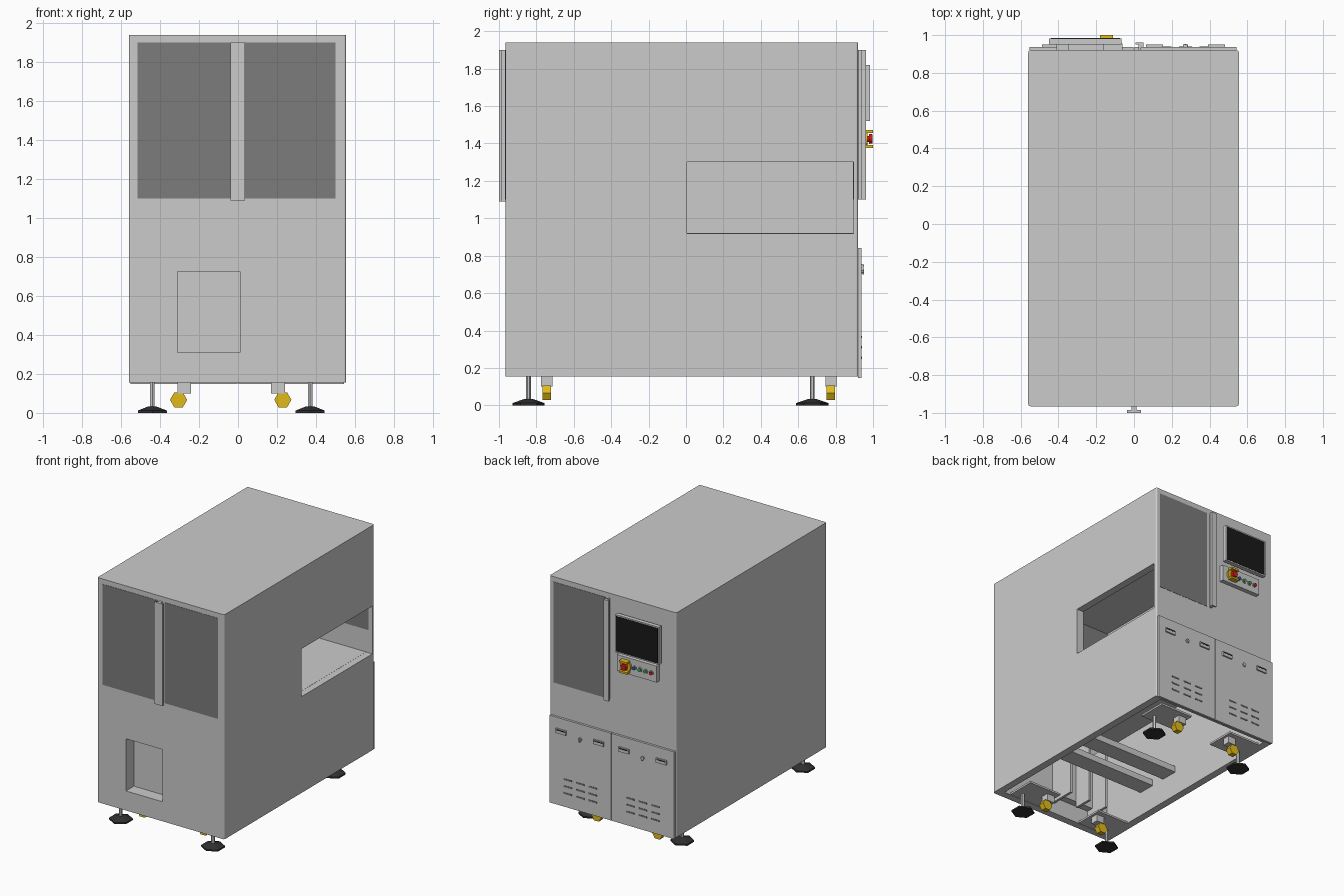
import bpy, bmesh, math
from mathutils import Matrix

if "Cube" in bpy.data.objects:
    bpy.data.objects.remove(bpy.data.objects["Cube"])


def mat(name, r, g, b):
    m = bpy.data.materials.new(name)
    m.diffuse_color = (r, g, b, 1)
    m.use_nodes = True
    m.node_tree.nodes["Principled BSDF"].inputs["Base Color"].default_value = m.diffuse_color
    return m


DARK = mat("tinted_panel", 0.2, 0.2, 0.2)
BLACK = mat("black", 0.01, 0.01, 0.01)
RUBBER = mat("rubber", 0.03, 0.03, 0.03)
YELLOW = mat("yellow", 0.75, 0.5, 0.01)
RED = mat("red", 0.7, 0.01, 0.01)
GREEN = mat("green", 0.05, 0.4, 0.1)
BLUE = mat("blue", 0.03, 0.1, 0.5)


def finish(name, bm, m=None):
    bmesh.ops.recalc_face_normals(bm, faces=bm.faces)
    me = bpy.data.meshes.new(name)
    bm.to_mesh(me)
    bm.free()
    ob = bpy.data.objects.new(name, me)
    bpy.context.collection.objects.link(ob)
    if m:
        me.materials.append(m)
    return ob


def box(name, x, y, z, m=None, round_vertical=0):
    """Box from (min, max) pairs, with optional rounded vertical edges."""
    bm = bmesh.new()
    bmesh.ops.create_cube(bm, size=1)
    for v in bm.verts:
        v.co = [r[0] if c < 0 else r[1] for c, r in zip(v.co, (x, y, z))]
    if round_vertical:
        es = [e for e in bm.edges if abs(e.verts[0].co.z - e.verts[1].co.z) > 0.01]
        bmesh.ops.bevel(bm, geom=es, offset=round_vertical, segments=3,
                        affect='EDGES', profile=0.5)
    return finish(name, bm, m)


def cyl(name, centre, r1, r2, depth, sides, axis='Z', m=None, turn=0):
    bm = bmesh.new()
    bmesh.ops.create_cone(bm, cap_ends=True, segments=sides,
                          radius1=r1, radius2=r2, depth=depth)
    mx = Matrix.Rotation(turn, 4, 'Z')
    if axis == 'Y':
        mx = Matrix.Rotation(-math.pi / 2, 4, 'X') @ mx
    bm.transform(Matrix.Translation(centre) @ mx)
    return finish(name, bm, m)


def prism(name, outline, z0, z1):
    """Extrude an xy outline upwards."""
    bm = bmesh.new()
    f = bm.faces.new([bm.verts.new((x, y, z0)) for x, y in outline])
    top = bmesh.ops.extrude_face_region(bm, geom=[f])['geom']
    for v in top:
        if isinstance(v, bmesh.types.BMVert):
            v.co.z = z1
    return finish(name, bm)


def cut(ob, *ranges):
    cutter = box("cutter", *ranges)
    cutter.hide_render = True
    mod = ob.modifiers.new("cut", 'BOOLEAN')
    mod.operation = 'DIFFERENCE'
    mod.solver = 'EXACT'
    mod.object = cutter
    bpy.context.view_layer.objects.active = ob
    bpy.ops.object.modifier_apply(modifier=mod.name)
    bpy.data.objects.remove(cutter)


# Hollow cabinet, open underneath, with side loading port and front recess
body = box("cabinet_shell", (-.56, .555), (-.965, .92), (.155, 1.94), round_vertical=.012)
cut(body, (-.5, .495), (-.905, .895), (0, 1.88))
cut(body, (.4, .7), (.005, .895), (.92, 1.3))
cut(body, (-.31, .01), (-1.1, -.85), (.31, .725))
box("work_deck", (-.505, .5), (-.91, .9), (.9, .921))

# Enclosure behind the front recess
box("recess_back", (-.33, .03), (-.865, -.85), (.29, .745))
for i, x in enumerate((-.33, .01)):
    box(f"recess_side_{i}", (x, x + .02), (-.91, -.7), (.24, .745))
box("recess_rib", (-.17, -.15), (-.85, -.7), (.24, .745))
for i, z in enumerate((.29, .725)):
    box(f"recess_shelf_{i}", (-.31, .01), (-.91, -.86), (z, z + .02))

# Internal cross beams
for i, y in enumerate((-.19, -.45)):
    box(f"cross_beam_{i}", (-.505, .5), (y - .07, y + .07), (.35, .4))

# Levelling feet, castors and their mounting plates
for row, fy, wy in (("front", -.842, -.745), ("back", .675, .775)):
    for side, fx, wx, hx in (("left", -.44, -.305, -.275), ("right", .37, .23, .205)):
        n = f"{row}_{side}"
        px = (-.5, -.22) if side == "left" else (.15, .44)
        y0 = min(fy, wy)
        box(n + "_mount_plate", px, (y0 - .06, y0 + .17), (.155, .17))
        cyl(n + "_foot_pad", (fx, fy, .006), .086, .086, .012, 6, m=RUBBER, turn=0)
        cyl(n + "_foot_cone", (fx, fy, .023), .086, .022, .022, 6, m=RUBBER, turn=0)
        cyl(n + "_foot_rod", (fx, fy, .095), .013, .013, .13, 6)
        box(n + "_castor_housing", (hx - .035, hx + .035), (wy - .03, wy + .03), (.1, .158))
        cyl(n + "_castor_wheel", (wx, wy, .067), .044, .044, .045, 6, 'Y', YELLOW,
            turn=math.pi / 6)

# Tinted front and back windows
box("front_window_left", (-.515, -.03), (-.967, -.904), (1.1, 1.9), DARK)
box("front_window_right", (.03, .5), (-.967, -.904), (1.1, 1.9), DARK)
box("back_window", (.065, .52), (.894, .922), (1.1, 1.9), DARK)

# Door pull rails: T section at the front, L section at the back
prism("front_pull_rail", [(-.014, -.964), (-.014, -.985), (-.038, -.985), (-.038, -1),
                          (.036, -1), (.036, -.985), (.012, -.985), (.012, -.964)], 1.09, 1.9)
prism("back_pull_rail", [(.025, .919), (.025, .95), (.008, .95), (.008, .962),
                         (.05, .962), (.05, .935), (.038, .935), (.038, .919)], 1.1, 1.9)

# Lower service doors at the back, with handles, lock and vent slots
for side, x0, x1 in (("left", -.553, -.003), ("right", .002, .543)):
    n = f"service_door_{side}"
    box(n, (x0, x1), (.92, .938), (.147, .84))
    mid = (x0 + x1) / 2
    for i, dx in enumerate((-.165, .165)):
        c = mid + dx
        box(f"{n}_handle_{i}", (c - .045, c + .045), (.937, .95), (.72, .755))
        box(f"{n}_handle_grip_{i}", (c - .038, c + .038), (.95, .951), (.742, .75), BLACK)
    cyl(n + "_lock", (mid, .942, .72), .014, .014, .014, 12, 'Y')
    box(n + "_lock_key", (mid - .005, mid + .005), (.945, .953), (.7, .725))
    for c in range(3):
        for r in range(3):
            sx, sz = mid + (c - 1) * .11, .255 + r * .055
            box(f"{n}_vent_{c}_{r}", (sx - .035, sx + .035), (.937, .941),
                (sz - .006, sz + .006), DARK)

# Operator screen
box("screen_mount", (-.35, -.16), (.919, .955), (1.6, 1.75))
box("screen_housing", (-.45, -.065), (.95, .983), (1.52, 1.82))
box("screen_display", (-.44, -.075), (.982, .985), (1.53, 1.81), BLACK)

# Button panel with emergency stop and push buttons
box("button_panel", (-.41, -.06), (.919, .955), (1.36, 1.49))
cyl("emergency_stop_guard", (-.145, .962, 1.425), .047, .047, .016, 12, 'Y', YELLOW)
for i, z in enumerate((1.385, 1.465)):
    box(f"emergency_stop_wing_{i}", (-.18, -.11), (.96, 1), (z - .008, z + .008), YELLOW)
cyl("emergency_stop_stem", (-.145, .975, 1.425), .016, .016, .02, 12, 'Y', RED)
cyl("emergency_stop_button", (-.145, .988, 1.425), .027, .024, .02, 12, 'Y', RED)
for i, (x, m) in enumerate(((-.215, BLUE), (-.265, GREEN), (-.315, GREEN), (-.365, RED))):
    cyl(f"button_ring_{i}", (x, .957, 1.425), .019, .019, .008, 12, 'Y')
    cyl(f"button_cap_{i}", (x, .963, 1.425), .014, .014, .012, 12, 'Y', m)
